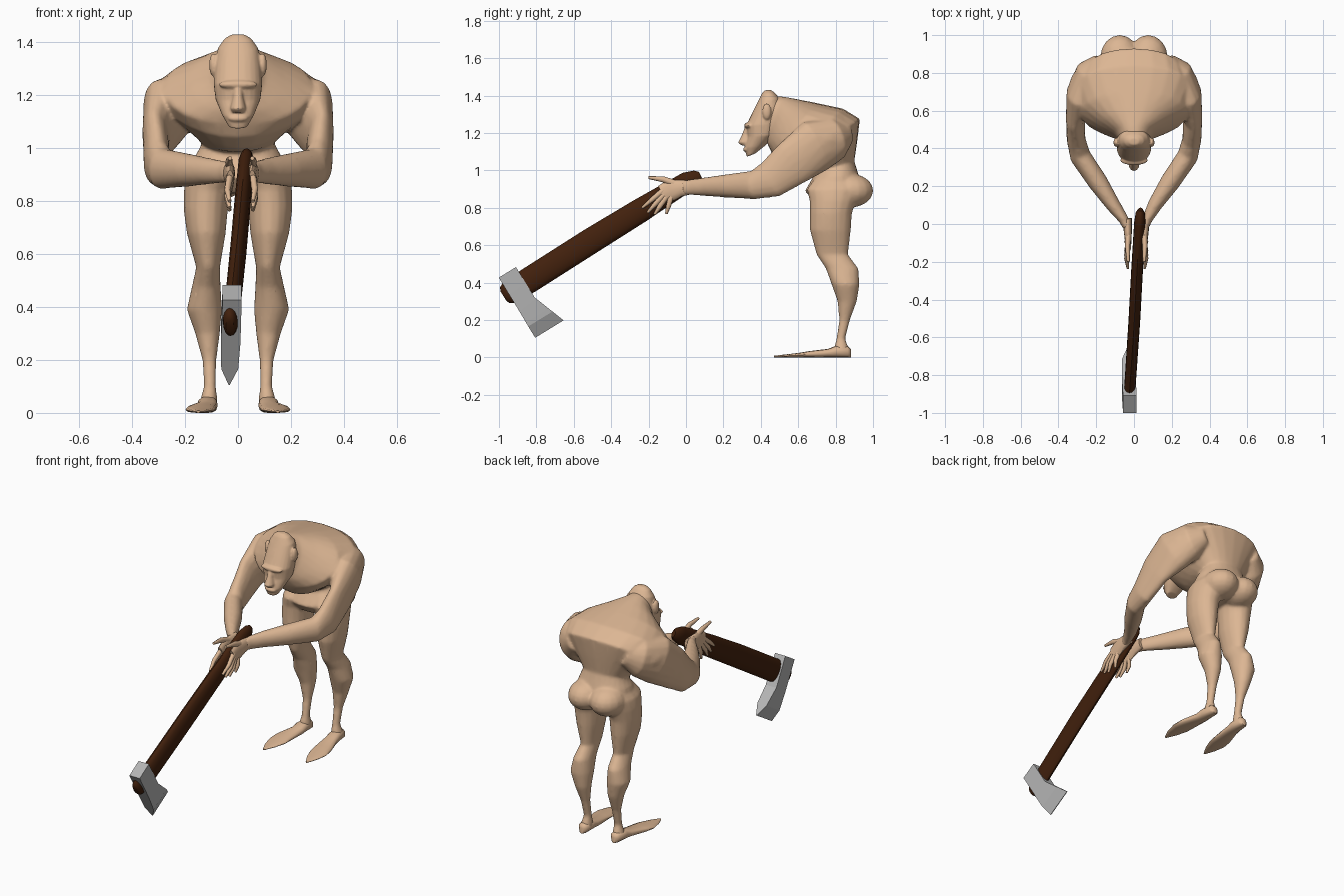
import bpy, bmesh, math
from mathutils import Vector as V


def material(name, rgb):
    m = bpy.data.materials.new(name)
    m.diffuse_color = (*rgb, 1)
    return m


SKIN = material("skin", (0.72, 0.47, 0.295))
WOOD = material("dark_wood", (0.055, 0.015, 0.004))
STEEL = material("steel", (0.46, 0.46, 0.46))


def ring(c, u, v, n=16, p=2.0, k=0.0):
    """Superellipse around c, spanned by u and v; k widens it toward +v."""
    pts = []
    for i in range(n):
        a = 2 * math.pi * i / n
        cs, sn = math.cos(a), math.sin(a)
        pts.append(c + u * math.copysign(abs(cs) ** (2 / p), cs) * (1 + k * sn)
                   + v * math.copysign(abs(sn) ** (2 / p), sn))
    return pts


def loft(bm, rings):
    """Closed skin through equal-sized rings, ends capped."""
    rows = [[bm.verts.new(q) for q in r] for r in rings]
    n = len(rows[0])
    faces = [bm.faces.new(rows[0]), bm.faces.new(rows[-1])]
    for a, b in zip(rows, rows[1:]):
        for i in range(n):
            faces.append(bm.faces.new((a[i], a[(i + 1) % n], b[(i + 1) % n], b[i])))
    bmesh.ops.recalc_face_normals(bm, faces=faces)


def tube(bm, stations, n=12):
    """Stations are (point, vertical radius, sideways radius)."""
    pts = [V(s[0]) for s in stations]
    rings = []
    for i, (_, a, b) in enumerate(stations):
        t = (pts[min(i + 1, len(pts) - 1)] - pts[max(i - 1, 0)]).normalized()
        side = t.cross(V((0, 0, 1))).normalized()
        rings.append(ring(pts[i], side * b, side.cross(t) * a, n))
    loft(bm, rings)


def profile_loft(bm, stations, p=2.0, n=24):
    """Stations are (back y, back z, front y, front z, half width, widening)."""
    rings = []
    for by, bz, fy, fz, w, k in stations:
        b, f = V((0, by, bz)), V((0, fy, fz))
        rings.append(ring((b + f) / 2, V((w, 0, 0)), (b - f) / 2, n, p, k))
    loft(bm, rings)


def ball(bm, c, r):
    ret = bmesh.ops.create_uvsphere(bm, u_segments=16, v_segments=10, radius=1)
    for v in ret["verts"]:
        v.co = V(c) + V((v.co.x * r[0], v.co.y * r[1], v.co.z * r[2]))


def finish(bm, name, mat, angle=40):
    me = bpy.data.meshes.new(name)
    bm.to_mesh(me)
    bm.free()
    ob = bpy.data.objects.new(name, me)
    bpy.context.collection.objects.link(ob)
    me.materials.append(mat)
    bpy.ops.object.select_all(action="DESELECT")
    ob.select_set(True)
    bpy.context.view_layer.objects.active = ob
    bpy.ops.object.shade_smooth_by_angle(angle=math.radians(angle))
    return ob


def fuse(ob, voxel, rounds):
    """Melt overlapping volumes into one smooth skin."""
    for kind, settings in (("REMESH", {"mode": "VOXEL", "voxel_size": voxel}),
                           ("SMOOTH", {"factor": .5, "iterations": rounds}),
                           ("DECIMATE", {"ratio": .35})):
        mod = ob.modifiers.new(kind.lower(), kind)
        for key, val in settings.items():
            setattr(mod, key, val)
        bpy.ops.object.modifier_apply(modifier=mod.name)
    bpy.ops.object.shade_smooth_by_angle(angle=math.radians(60))


# ---- body: torso, legs and arms ----
bm = bmesh.new()
# torso, pelvis to neck
profile_loft(bm, [
    (.90, .83, .69, .83, .13, 0), (.94, .89, .635, .89, .18, 0), (.925, .97, .68, .965, .165, 0),
    (.90, 1.05, .68, .985, .135, .1), (.915, 1.15, .61, .985, .18, .25),
    (.93, 1.275, .55, 1.0, .25, .3), (.84, 1.33, .49, 1.04, .30, .2),
    (.70, 1.36, .46, 1.09, .28, 0), (.60, 1.38, .44, 1.13, .18, 0),
    (.52, 1.395, .43, 1.16, .10, 0), (.46, 1.40, .42, 1.20, .07, 0)], p=2.15)
for s in (-1, 1):
    # buttock
    ball(bm, (s * .075, .88, .892), (.105, .122, .09))
    # leg: z, x, half width, y, half depth
    loft(bm, [ring(V((s * x, y, z)), V((rx, 0, 0)), V((0, ry, 0))) for z, x, rx, y, ry in (
        (.96, .085, .07, .80, .11), (.90, .105, .09, .79, .145), (.84, .117, .088, .785, .125),
        (.77, .122, .084, .775, .113), (.68, .12, .074, .772, .11), (.55, .113, .045, .782, .085),
        (.475, .12, .055, .835, .088), (.39, .127, .067, .853, .075), (.30, .115, .047, .862, .052),
        (.20, .108, .027, .848, .029), (.10, .106, .023, .828, .024), (.05, .11, .033, .83, .04),
        (.012, .115, .036, .835, .035))])
    # shoulder, upper arm and forearm
    tube(bm, [((s * x, y, z), a, b) for x, y, z, a, b in (
        (.17, .86, 1.20, .06, .05), (.225, .80, 1.17, .115, .085), (.277, .69, 1.13, .145, .082),
        (.310, .57, 1.04, .125, .051), (.307, .45, .95, .102, .05), (.285, .36, .922, .077, .056),
        (.19, .22, .917, .063, .053), (.11, .10, .913, .05, .039), (.06 + s * .008, .02, .91, .042, .027),
        (.048 + s * .01, -.02, .908, .039, .021))], n=16)
    # shoulder cap
    ball(bm, (s * .27, .69, 1.16), (.08, .14, .085))
fuse(finish(bm, "body", SKIN), .008, 12)

# ---- head: skull, nose, brow, lips and ears ----
bm = bmesh.new()
profile_loft(bm, [
    (.37, 1.09, .325, 1.073, .035, 0), (.42, 1.13, .312, 1.12, .060, 0),
    (.48, 1.19, .328, 1.18, .085, 0), (.50, 1.25, .322, 1.24, .092, 0),
    (.52, 1.32, .355, 1.31, .088, 0), (.50, 1.385, .385, 1.37, .076, 0),
    (.475, 1.415, .405, 1.41, .052, 0), (.455, 1.43, .42, 1.428, .026, 0)], p=2.2)
profile_loft(bm, [(.36, 1.25, .32, 1.245, .016, 0), (.36, 1.19, .298, 1.19, .021, 0),
                  (.36, 1.155, .278, 1.148, .030, 0), (.36, 1.142, .298, 1.133, .026, 0)], n=12)
ball(bm, (0, .337, 1.24), (.074, .026, .018))
ball(bm, (0, .323, 1.112), (.038, .018, .014))
for s in (-1, 1):
    ball(bm, (s * .093, .432, 1.315), (.016, .024, .044))
fuse(finish(bm, "head", SKIN), .005, 4)

for s, label in ((-1, "left"), (1, "right")):
    # ---- foot: y, x, half width, height ----
    bm = bmesh.new()
    loft(bm, [ring(V((s * x, y, h / 2)), V((w, 0, 0)), V((0, 0, h / 2)), 12, 2.4)
              for y, x, w, h in ((.882, .112, .016, .045), (.865, .112, .032, .06),
                                 (.80, .115, .038, .062), (.76, .118, .040, .046),
                                 (.66, .137, .054, .034), (.60, .143, .056, .024),
                                 (.53, .147, .036, .016), (.47, .15, .006, .009))])
    finish(bm, label + "_foot", SKIN, 60)

    # ---- hand: flat palm pressed on the handle, spread fingers ----
    bm = bmesh.new()
    X = lambda off: .012 + s * off
    tube(bm, [((X(.047), .03, .91), .036, .024), ((X(.045), -.03, .905), .045, .022),
              ((X(.043), -.08, .895), .058, .018), ((X(.042), -.13, .875), .046, .014)])
    for by, bz, ty, tz in ((-.12, .895, -.235, .80), (-.115, .875, -.205, .775),
                           (-.105, .86, -.168, .765), (-.08, .86, -.105, .768)):
        tube(bm, [((X(.043), by, bz), .016, .014),
                  ((X(.052), by * .45 + ty * .55, bz * .45 + tz * .55), .013, .012),
                  ((X(.044), ty, tz), .007, .007)], n=8)
    tube(bm, [((X(.042), -.04, .92), .022, .016), ((X(.046), -.12, .952), .016, .013),
              ((X(.042), -.20, .962), .008, .008)], n=8)
    finish(bm, label + "_hand", SKIN, 60)

# ---- axe handle: oval shaft with rounded ends ----
bm = bmesh.new()
tube(bm, [((.034, .077, .975), .020, .012), ((.033, .058, .965), .038, .024),
          ((.031, .01, .942), .053, .030), ((.016, -.25, .782), .065, .031),
          ((.002, -.51, .622), .069, .031), ((-.02, -.84, .412), .069, .030),
          ((-.029, -.945, .347), .064, .029), ((-.031, -.968, .333), .050, .024),
          ((-.031, -.976, .328), .030, .015)], n=16)
finish(bm, "axe_handle", WOOD)

# ---- axe head: distance toward the edge, shift, half height, half thickness ----
bm = bmesh.new()
along, down = V((0, -.852, -.523)), V((-.03, .523, -.852))
rings = []
for d, shift, h, t in ((0, 0, .054, .036), (.19, 0, .054, .037),
                       (.305, -.02, .076, .032), (.376, -.033, .089, .002)):
    c = V((-.022, -.955, .455)) + down * d + along * shift
    rings.append([c + along * (h * a) + V((t * b, 0, 0))
                  for a, b in ((1, 1), (1, -1), (-1, -1), (-1, 1))])
loft(bm, rings)
finish(bm, "axe_head", STEEL, 5)
